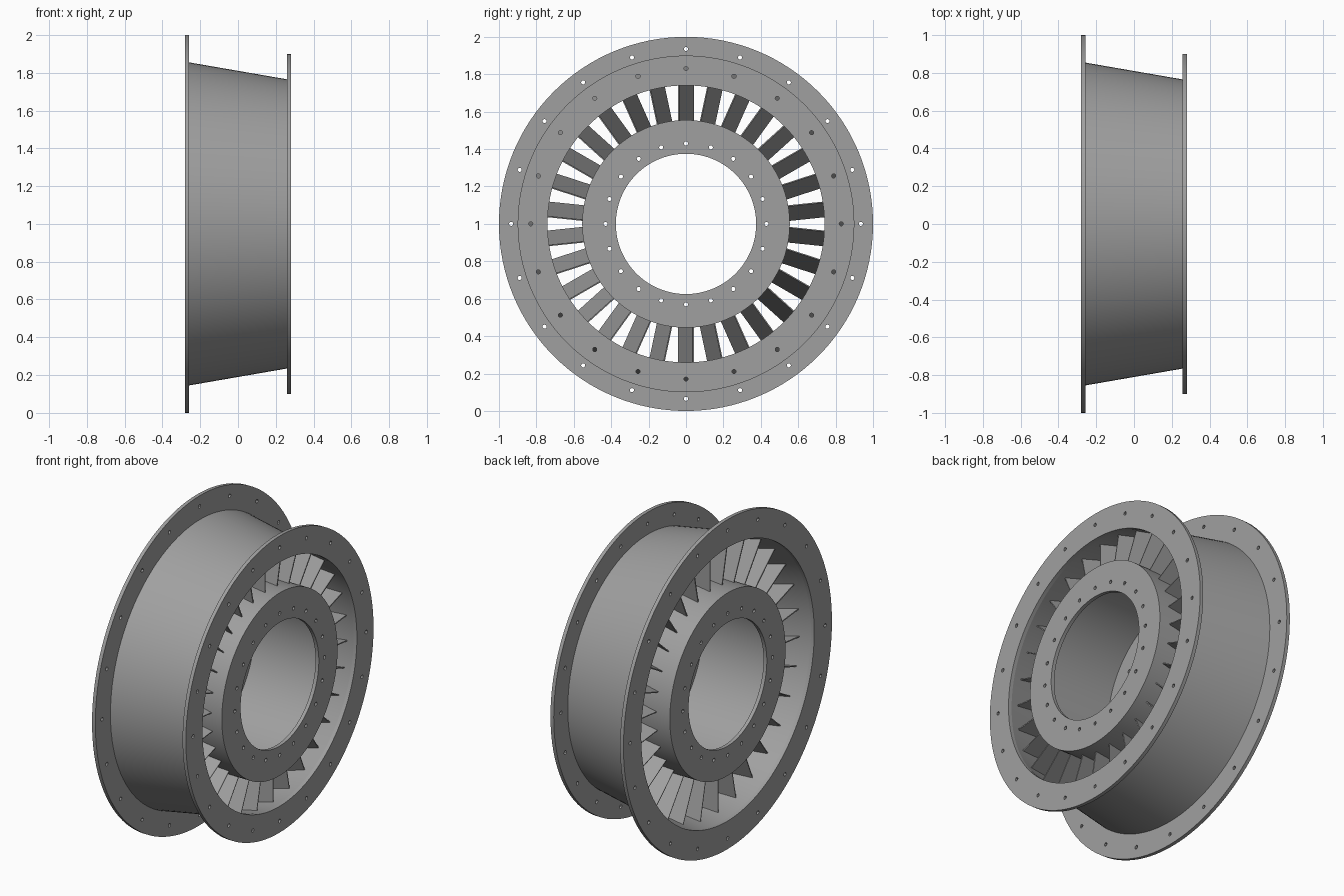
import bpy, bmesh
from math import sin, cos, pi, tau
from mathutils import Vector

if "Cube" in bpy.data.objects:
    bpy.data.objects.remove(bpy.data.objects["Cube"])

SEGMENTS = 128
HALF = 0.28          # half of the axial length
PLATE = 0.022        # flange thickness
CENTRE = Vector((0, 0, 1))

metal = bpy.data.materials.new("grey metal")
metal.use_nodes = True
grey = (0.35, 0.35, 0.35, 1)
metal.diffuse_color = grey
metal.node_tree.nodes["Principled BSDF"].inputs["Base Color"].default_value = grey


def radial(angle):
    return Vector((0, sin(angle), cos(angle)))


def add_object(name, mesh, smooth=True):
    mesh.materials.clear()
    mesh.materials.append(metal)
    obj = bpy.data.objects.new(name, mesh)
    obj.location = CENTRE
    bpy.context.collection.objects.link(obj)
    if smooth:
        bpy.ops.object.select_all(action="DESELECT")
        obj.select_set(True)
        bpy.context.view_layer.objects.active = obj
        bpy.ops.object.shade_smooth_by_angle(angle=pi / 6)
    return obj


def drilled_ring(name, x, outer, inner, bolt_circle, bolts=20, hole=0.011):
    """Flat ring across the x axis with a circle of bolt holes."""
    curve = bpy.data.curves.new(name, "CURVE")
    curve.dimensions = "2D"
    curve.fill_mode = "BOTH"
    curve.extrude = PLATE / 2

    def circle(cx, cy, radius, count):
        spline = curve.splines.new("POLY")
        spline.points.add(count - 1)
        for i, point in enumerate(spline.points):
            a = tau * i / count
            point.co = (cx + radius * cos(a), cy + radius * sin(a), 0, 1)
        spline.use_cyclic_u = True

    circle(0, 0, outer, SEGMENTS)
    circle(0, 0, inner, SEGMENTS)
    for i in range(bolts):
        a = tau * i / bolts
        circle(bolt_circle * cos(a), bolt_circle * sin(a), hole, 12)

    # Convert the outline to a mesh and turn it to face along x
    source = bpy.data.objects.new(name + " outline", curve)
    bpy.context.collection.objects.link(source)
    graph = bpy.context.evaluated_depsgraph_get()
    mesh = bpy.data.meshes.new_from_object(source.evaluated_get(graph))
    bpy.data.objects.remove(source)
    bm = bmesh.new()
    bm.from_mesh(mesh)
    for v in bm.verts:
        v.co = Vector((v.co.z + x, v.co.y, v.co.x))
    bmesh.ops.remove_doubles(bm, verts=bm.verts, dist=0.0001)
    bmesh.ops.recalc_face_normals(bm, faces=bm.faces)
    bm.to_mesh(mesh)
    bm.free()
    mesh.name = name
    add_object(name, mesh)


def lathe(name, profile):
    """Revolve a closed (x, radius) profile around the x axis."""
    bm = bmesh.new()
    rings = [[bm.verts.new(radial(tau * i / SEGMENTS) * r + Vector((x, 0, 0)))
              for x, r in profile] for i in range(SEGMENTS)]
    n = len(profile)
    for i, ring in enumerate(rings):
        after = rings[(i + 1) % SEGMENTS]
        for j in range(n):
            k = (j + 1) % n
            bm.faces.new((ring[j], ring[k], after[k], after[j]))
    bmesh.ops.recalc_face_normals(bm, faces=bm.faces)
    mesh = bpy.data.meshes.new(name)
    bm.to_mesh(mesh)
    bm.free()
    add_object(name, mesh)


def duct_inner(x):
    return 0.785 - 0.173 * x


# Tapered outer casing and its two bolted flanges
END = HALF - PLATE
WALL = 0.025
lathe("outer casing", [(-END, duct_inner(-END)), (END, duct_inner(END)),
                       (END, duct_inner(END) + WALL), (-END, duct_inner(-END) + WALL)])
flange_x = HALF - PLATE / 2
drilled_ring("large flange", -flange_x, 1.0, duct_inner(-END), 0.935)
drilled_ring("small flange", flange_x, 0.9, duct_inner(END), 0.83)

# Hollow hub drum closed by a drilled ring at each end
HUB = 0.555
lathe("hub drum", [(-END, HUB - WALL), (END, HUB - WALL), (END, HUB), (-END, HUB)])
for side, name in ((-1, "hub ring left"), (1, "hub ring right")):
    label = "hub ring, small end" if side > 0 else "hub ring, large end"
    drilled_ring(label, side * flange_x, HUB, 0.375, 0.43)

# Thin slanted guide vanes between hub and casing
VANES = 30
bm = bmesh.new()
for i in range(VANES):
    a = tau * i / VANES
    out, across = radial(a), radial(a + pi / 2)

    def corner(x, shift, r):
        return bm.verts.new(out * r + across * shift + Vector((x, 0, 0)))

    front, rear = (0.21, -0.039), (-0.19, 0.039)
    bm.faces.new((corner(*front, HUB - 0.01), corner(*rear, HUB - 0.01),
                  corner(*rear, duct_inner(rear[0]) + 0.006),
                  corner(*front, duct_inner(front[0]) + 0.006)))
mesh = bpy.data.meshes.new("guide vanes")
bm.to_mesh(mesh)
bm.free()
vanes = add_object("guide vanes", mesh, smooth=False)
solid = vanes.modifiers.new("thickness", "SOLIDIFY")
solid.thickness = 0.006
solid.offset = 0
